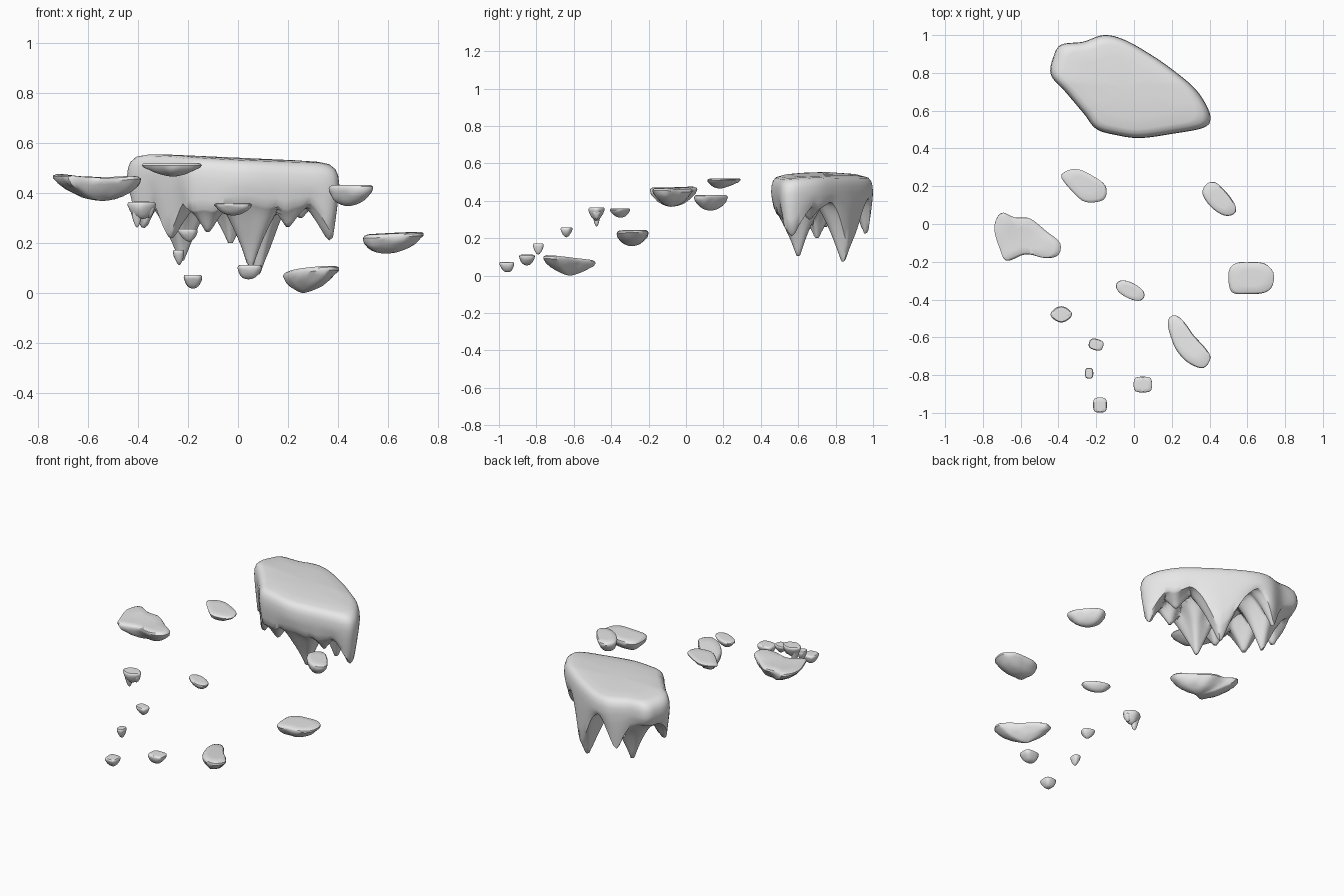
import bpy, bmesh, math
from mathutils import Vector, noise

if "Cube" in bpy.data.objects:
    bpy.data.objects.remove(bpy.data.objects["Cube"])

stone = bpy.data.materials.new("grey_stone")
stone.diffuse_color = (0.8, 0.8, 0.8, 1)
stone.use_nodes = True
stone.node_tree.nodes["Principled BSDF"].inputs["Base Color"].default_value = stone.diffuse_color


def smooth_loop(pts, count):
    """Closed smooth curve through the points, evenly spaced along its length."""
    p = [Vector(q) for q in pts]
    n, dense = len(p), []
    for i in range(n):
        a, b, c, d = p[i - 1], p[i], p[(i + 1) % n], p[(i + 2) % n]
        for k in range(12):
            t = k / 12
            dense.append(0.5 * (2 * b + (c - a) * t + (2 * a - 5 * b + 4 * c - d) * t * t
                                + (3 * b - a - 3 * c + d) * t ** 3))
    dense.append(dense[0])
    total = sum((dense[i + 1] - dense[i]).length for i in range(len(dense) - 1))
    out, run, i = [], 0.0, 0
    for k in range(count):
        goal = total * k / count
        while run + (dense[i + 1] - dense[i]).length < goal:
            run += (dense[i + 1] - dense[i]).length
            i += 1
        seg = (dense[i + 1] - dense[i]).length
        out.append(dense[i].lerp(dense[i + 1], (goal - run) / max(seg, 1e-9)))
    return out


def oval(cx, cy, rx, ry, turn, power=0.7):
    """Rounded block outline; power 1 is an ellipse, lower is squarer, higher is a diamond."""
    a, pts = math.radians(turn), []
    for k in range(12):
        c, s = math.cos(math.tau * k / 12), math.sin(math.tau * k / 12)
        u = rx * math.copysign(abs(c) ** power, c)
        v = ry * math.copysign(abs(s) ** power, s)
        pts.append((cx + u * math.cos(a) - v * math.sin(a), cy + u * math.sin(a) + v * math.cos(a)))
    return pts


def skin(name, top, rings, bottom, angle):
    """Closed body from a top point, a stack of rings and a bottom point."""
    bm = bmesh.new()
    loops = [[bm.verts.new(v) for v in r] for r in rings]
    n = len(loops[0])
    t, b = bm.verts.new(top), bm.verts.new(bottom)
    for i in range(n):
        j = (i + 1) % n
        bm.faces.new((t, loops[0][i], loops[0][j]))
        bm.faces.new((b, loops[-1][j], loops[-1][i]))
        for lo, hi in zip(loops[1:], loops):
            bm.faces.new((hi[i], lo[i], lo[j], hi[j]))
    bmesh.ops.recalc_face_normals(bm, faces=bm.faces)
    me = bpy.data.meshes.new(name)
    bm.to_mesh(me)
    bm.free()
    me.materials.append(stone)
    ob = bpy.data.objects.new(name, me)
    bpy.context.collection.objects.link(ob)
    bpy.ops.object.select_all(action='DESELECT')
    ob.select_set(True)
    bpy.context.view_layer.objects.active = ob
    bpy.ops.object.shade_smooth_by_angle(angle=math.radians(angle))


def rock(name, pts, z_top, keel, slope=(0, 0), lift=0.0, count=32, belly=0.6):
    """Floating rock: flat top, worn rim, belly narrowing to the keel (low belly value = boxier)."""
    loop = smooth_loop(pts, count)
    mid = sum(loop, Vector((0, 0))) / count
    kx = Vector(keel[:2])
    h = z_top - keel[2]
    # (scale, depth fraction)
    profile = [(0.5, 0.0), (0.88, 0.01), (0.97, 0.07), (1, 0.18)]
    for f in (0.34, 0.52, 0.7, 0.84, 0.94, 0.99):
        profile.append(((1 - ((f - 0.18) / 0.82) ** 1.3) ** belly, f))
    rings = []
    for s, f in profile:
        c = mid.lerp(kx, f)
        ring = []
        for p in loop:
            q = c + (p - mid) * s
            d = q - mid
            tilt = (slope[0] * d.x + slope[1] * d.y) * (1 - f)
            z = z_top - h * f + tilt + lift * d.length_squared * (1 - 0.5 * f)
            if f > 0.2:
                z += h * 0.2 * (1 - f) * noise.noise(Vector((q.x, q.y, z)) * 25)
            ring.append((q.x, q.y, z))
        rings.append(ring)
    skin(name, (mid.x, mid.y, z_top), rings, keel, 40)


# ---- Main island: thick slab with hanging stone spikes ----
outline = [(-0.44, 0.79), (-0.425, 0.89), (-0.385, 0.95), (-0.27, 0.965), (-0.16, 1.0), (-0.05, 0.975),
           (0.1, 0.89), (0.22, 0.805), (0.32, 0.72), (0.38, 0.635), (0.405, 0.56), (0.37, 0.51),
           (0.2, 0.477), (0.03, 0.455), (-0.1, 0.472), (-0.2, 0.503), (-0.265, 0.583), (-0.355, 0.69)]
# spike tip x, y, z and reach
spikes = [(0.08, 0.84, 0.075, 0.19), (0.05, 0.60, 0.105, 0.19), (-0.225, 0.84, 0.13, 0.17),
          (-0.20, 0.96, 0.225, 0.12), (-0.265, 0.635, 0.22, 0.15), (0.365, 0.565, 0.21, 0.14),
          (0.20, 0.55, 0.265, 0.13), (-0.12, 0.56, 0.245, 0.16), (-0.03, 0.70, 0.20, 0.16),
          (0.25, 0.66, 0.30, 0.12), (-0.375, 0.75, 0.26, 0.11)]


def under(x, y, s):
    base = 0.39 + 0.05 * (1 - s) + 0.08 * max(0, y - 0.75) + 0.02 * noise.noise(Vector((x, y, 0)) * 12)
    z = base
    for sx, sy, sz, r in spikes:
        ang = math.atan2(y - sy, x - sx)
        d = max(0, math.hypot(x - sx, y - sy) - 0.01) * (1 + 0.12 * math.sin(4 * ang + sx * 30))
        if d < r:
            z = min(z, base - (base - sz) * (1 - d / r) ** 1.7)
    return z


N = 112
loop = smooth_loop(outline, N)
mid = Vector((-0.04, 0.72))


def crown(q):
    return (0.55 - 0.045 * (q.x + 0.2) - 0.35 * max(0, -q.x - 0.3) ** 2
            - 0.06 * max(0, 0.62 - q.y) - 0.07 * max(0, q.y - 0.75))


rings = []
for s, drop in ((0.3, 0), (0.6, 0), (0.82, 0.002), (0.91, 0.008), (0.965, 0.026), (0.99, 0.05), (1, 0.085)):
    ring = []
    for p in loop:
        q = mid + (p - mid) * s
        ring.append((q.x, q.y, crown(q) - drop))
    rings.append(ring)
# side wall following the spike field
for s, f in ((0.99, 0.35), (0.97, 0.7)):
    ring = []
    for p in loop:
        q = mid + (p - mid) * s
        hi, lo = crown(q) - 0.085, under(q.x, q.y, 1)
        ring.append((q.x, q.y, hi + (lo - hi) * f))
    rings.append(ring)
# underside
for k in range(28):
    s = 0.945 * (1 - k / 28)
    ring = []
    for p in loop:
        q = mid + (p - mid) * s
        ring.append((q.x, q.y, under(q.x, q.y, s)))
    rings.append(ring)
skin("main_island", (mid.x, mid.y, crown(mid)), rings, (mid.x, mid.y, under(mid.x, mid.y, 0)), 50)

# ---- Large floating rocks ----
rock("left_rock", [(-0.748, -0.02), (-0.712, 0.06), (-0.64, 0.035), (-0.56, 0.03), (-0.47, -0.04),
                   (-0.4, -0.1), (-0.41, -0.165), (-0.48, -0.18), (-0.58, -0.16), (-0.68, -0.195),
                   (-0.715, -0.14)], 0.462, (-0.54, -0.08, 0.368), (-0.03, 0), 0.4, 48, 0.55)
rock("rear_left_rock", [(-0.385, 0.25), (-0.36, 0.285), (-0.3, 0.295), (-0.22, 0.26), (-0.15, 0.205),
                        (-0.16, 0.135), (-0.25, 0.12), (-0.31, 0.16)], 0.52, (-0.26, 0.18, 0.465), belly=0.65)
rock("rear_right_rock", [(0.365, 0.16), (0.385, 0.21), (0.43, 0.222), (0.49, 0.17), (0.538, 0.1),
                         (0.535, 0.055), (0.48, 0.045), (0.41, 0.09)], 0.432, (0.44, 0.13, 0.348), belly=0.45)
rock("right_rock", [(0.508, -0.32), (0.51, -0.24), (0.55, -0.205), (0.62, -0.2), (0.7, -0.21),
                    (0.745, -0.26), (0.737, -0.33), (0.69, -0.365), (0.6, -0.37), (0.53, -0.365)],
     0.24, (0.59, -0.29, 0.158), (0.05, 0.02), belly=0.45)
rock("front_right_rock", [(0.185, -0.54), (0.19, -0.5), (0.225, -0.485), (0.27, -0.52), (0.32, -0.59),
                          (0.38, -0.655), (0.41, -0.71), (0.37, -0.765), (0.29, -0.735),
                          (0.23, -0.67), (0.2, -0.6)], 0.097, (0.26, -0.62, 0.0), (0.05, -0.08), 0.0, 48, 0.68)

# ---- Stepping stones ----
rock("middle_stone", oval(-0.02, -0.353, 0.082, 0.041, -27, 0.9), 0.36, (-0.02, -0.35, 0.31), belly=0.5)
rock("left_stone", oval(-0.385, -0.478, 0.057, 0.043, 0, 1.2), 0.365, (-0.385, -0.48, 0.295), belly=0.5)
for x, z in ((-0.405, 0.262), (-0.358, 0.3)):
    rock("left_stone_prong", oval(x, -0.478, 0.024, 0.022, 0), 0.345, (x + 0.002, -0.478, z), count=16)
rock("inner_stone", oval(-0.202, -0.638, 0.039, 0.03, -15), 0.257, (-0.195, -0.64, 0.205), count=24)
rock("tiny_stone", oval(-0.238, -0.79, 0.022, 0.029, 0), 0.172, (-0.235, -0.79, 0.112), count=24)
rock("near_right_stone", oval(0.048, -0.85, 0.049, 0.042, 0, 0.6), 0.112, (0.042, -0.85, 0.055), count=24, belly=0.4)
rock("nearest_stone", oval(-0.18, -0.959, 0.037, 0.04, 0, 0.6), 0.072, (-0.18, -0.955, 0.018), count=24, belly=0.4)
